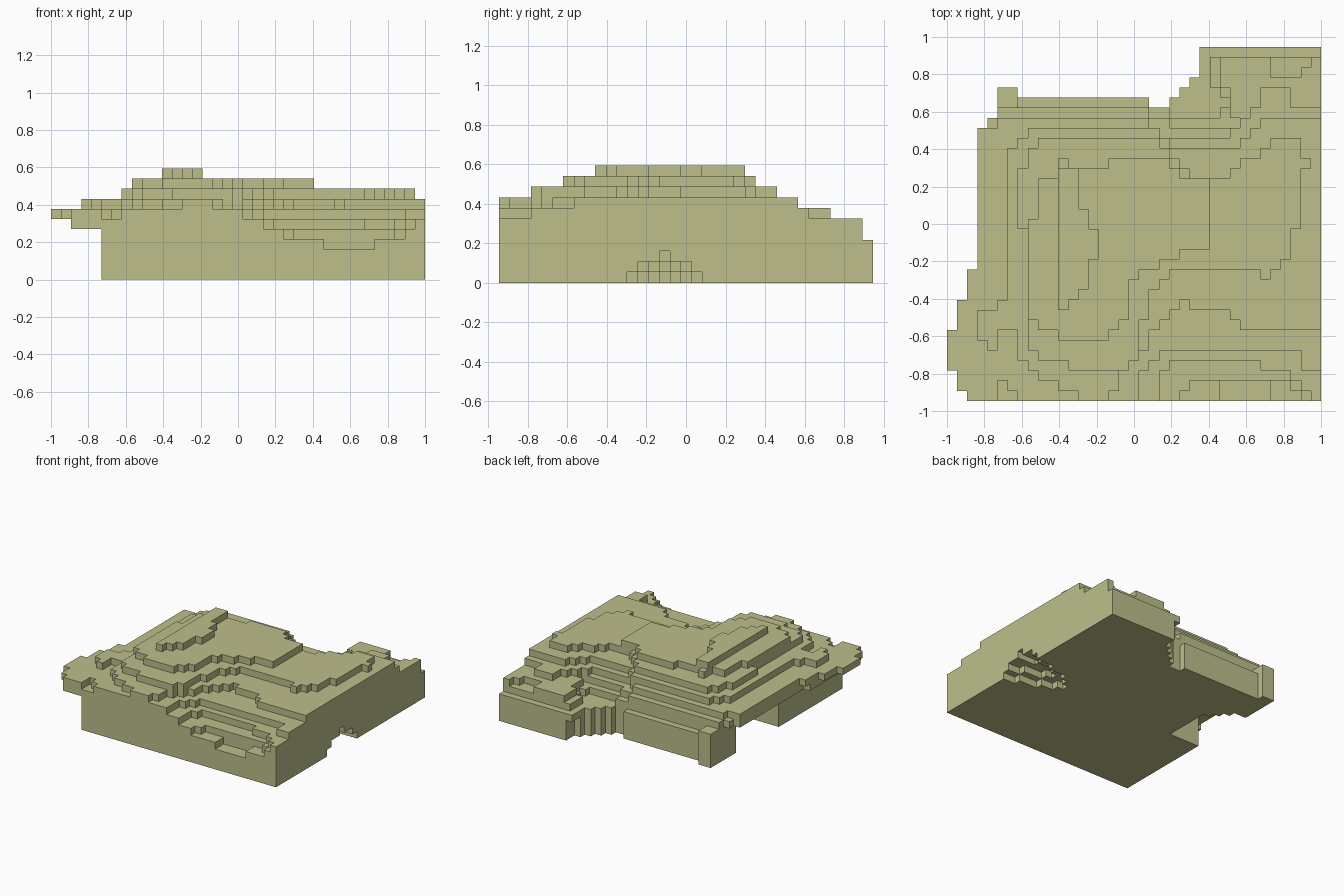
import bpy
import bmesh

old = bpy.data.objects.get("Cube")
if old:
    bpy.data.objects.remove(old, do_unlink=True)

# Block grid: the terrain is made of equal cubes
COLS, ROWS = 37, 35
UNIT = 2 / COLS
blocks = set()


def inside(px, py, outline):
    """Even-odd test of a point against a closed outline."""
    hit = False
    for (ax, ay), (bx, by) in zip(outline, outline[1:] + outline[:1]):
        if (ay > py) != (by > py) and px < ax + (py - ay) * (bx - ax) / (by - ay):
            hit = not hit
    return hit


def cells(outline, levels):
    """All blocks whose centre lies within the outline, on the given levels."""
    return {(i, j, k) for i in range(COLS) for j in range(ROWS)
            if inside(i + 0.5, j + 0.5, outline) for k in levels}


def add_terrace(outline, levels):
    blocks.update(cells(outline, levels))


def carve(outline, levels):
    blocks.difference_update(cells(outline, levels))


# Solid base with a recessed rear corner
add_terrace([(5, 0), (37, 0), (37, 35), (26, 35), (26, 34), (22, 29), (20, 29),
             (20, 30), (7, 30), (7, 31), (5, 31)], range(0, 3))

# Floor of the front basin
add_terrace([(5, 0), (27, 0), (27, 2), (32, 2), (32, 0), (37, 0), (37, 35),
             (26, 35), (25, 34), (25, 33), (22, 29), (20, 29), (20, 30),
             (7, 30), (7, 31), (5, 31)], [3])

# Lower banks
add_terrace([(5, 0), (23, 0), (23, 1), (26, 2), (33, 2), (35, 1), (35, 0),
             (37, 0), (37, 34), (26, 34), (26, 32), (28, 29), (27, 28),
             (23, 28), (21, 29), (7, 29), (7, 31), (5, 31)], [4])

# First overhanging shelf
add_terrace([(2, 0), (21, 0), (21, 2), (23, 4), (29, 4), (34, 3), (36, 1),
             (36, 0), (37, 0), (37, 34), (36, 34), (36, 33), (35, 32),
             (33, 32), (32, 33), (32, 34), (27, 34), (27, 32), (28, 30),
             (29, 27), (23, 27), (21, 28), (20, 29), (5, 29), (4, 27),
             (3, 27), (3, 12), (2, 12)], [5])

# Widest shelf
add_terrace([(0, 3), (0, 7), (1, 7), (1, 10), (2, 10), (2, 13), (3, 13),
             (3, 27), (5, 27), (6, 28), (20, 28), (22, 26), (28, 26), (29, 28),
             (30, 28), (31, 30), (32, 31), (34, 31), (34, 29), (37, 29),
             (37, 3), (35, 3), (35, 5), (22, 5), (19, 2), (19, 0), (7, 0),
             (7, 1), (6, 2), (5, 2), (5, 0), (2, 0), (2, 1), (1, 1), (1, 3)], [6])

# Upper slopes
add_terrace([(13, 0), (16, 0), (17, 2), (19, 4), (20, 6), (21, 8), (23, 9),
             (23, 10), (24, 10), (24, 9), (27, 9), (29, 8), (29, 7), (37, 7),
             (37, 28), (32, 28), (30, 26), (29, 25), (23, 25), (21, 27),
             (9, 27), (7, 26), (6, 23), (6, 10), (5, 9), (3, 9), (3, 7),
             (4, 5), (5, 5), (5, 7), (7, 7), (7, 5), (9, 2), (13, 1)], [7])

# Broad plateau
add_terrace([(12, 3), (18, 3), (19, 5), (19, 8), (20, 8), (20, 10), (23, 13),
             (31, 13), (31, 12), (32, 12), (34, 14), (34, 17), (35, 17),
             (35, 23), (36, 23), (36, 24), (35, 24), (35, 26), (33, 26),
             (30, 24), (28, 22), (25, 22), (22, 25), (20, 26), (10, 26),
             (8, 24), (7, 22), (7, 18), (8, 17), (8, 6), (10, 4), (12, 4)], [8])

# Hilltop
add_terrace([(9, 7), (11, 7), (11, 6), (16, 6), (18, 9), (18, 11), (20, 13),
             (23, 14), (23, 15), (26, 15), (26, 22), (24, 22), (22, 24),
             (16, 24), (16, 23), (12, 23), (12, 24), (11, 24), (11, 22),
             (9, 22), (9, 18), (8, 18), (8, 9)], [9])

# Summit ridge
add_terrace([(11, 9), (12, 9), (14, 11), (14, 14), (15, 14), (15, 17), (14, 17),
             (14, 19), (13, 19), (13, 23), (11, 23)], [10])

# Cave under the shelf on one side
carve([(5, 15), (10, 15), (10, 21), (7, 25), (5, 25)], range(0, 5))

# Small stepped burrow on the opposite side
carve([(37, 12), (37, 19), (32, 18), (29, 16), (29, 15), (33, 13)], [0])
carve([(37, 13), (37, 18), (33, 17), (31, 16), (33, 14)], [1])
carve([(37, 15), (37, 16), (34, 16), (34, 15)], [2])

# Skin: only the exposed block faces become geometry
bm = bmesh.new()
corners = {}


def corner(p):
    if p not in corners:
        i, j, k = p
        corners[p] = bm.verts.new(((i - COLS / 2) * UNIT,
                                   (j - ROWS / 2) * UNIT, k * UNIT))
    return corners[p]


for block in sorted(blocks):
    for axis in range(3):
        u, v = (axis + 1) % 3, (axis + 2) % 3
        for side in (0, 1):
            neighbour = list(block)
            neighbour[axis] += 2 * side - 1
            if tuple(neighbour) in blocks:
                continue
            ring = []
            for du, dv in ((0, 0), (1, 0), (1, 1), (0, 1)):
                p = list(block)
                p[axis] += side
                p[u] += du
                p[v] += dv
                ring.append(corner(tuple(p)))
            bm.faces.new(ring if side else ring[::-1])

mesh = bpy.data.meshes.new("terraced_hill")
bm.to_mesh(mesh)
bm.free()

# Pale olive ground
colour = (0.51, 0.52, 0.26, 1)
ground = bpy.data.materials.new("pale_olive")
ground.use_nodes = True
ground.diffuse_color = colour
ground.node_tree.nodes["Principled BSDF"].inputs["Base Color"].default_value = colour
mesh.materials.append(ground)

hill = bpy.data.objects.new("terraced_hill", mesh)
bpy.context.collection.objects.link(hill)
